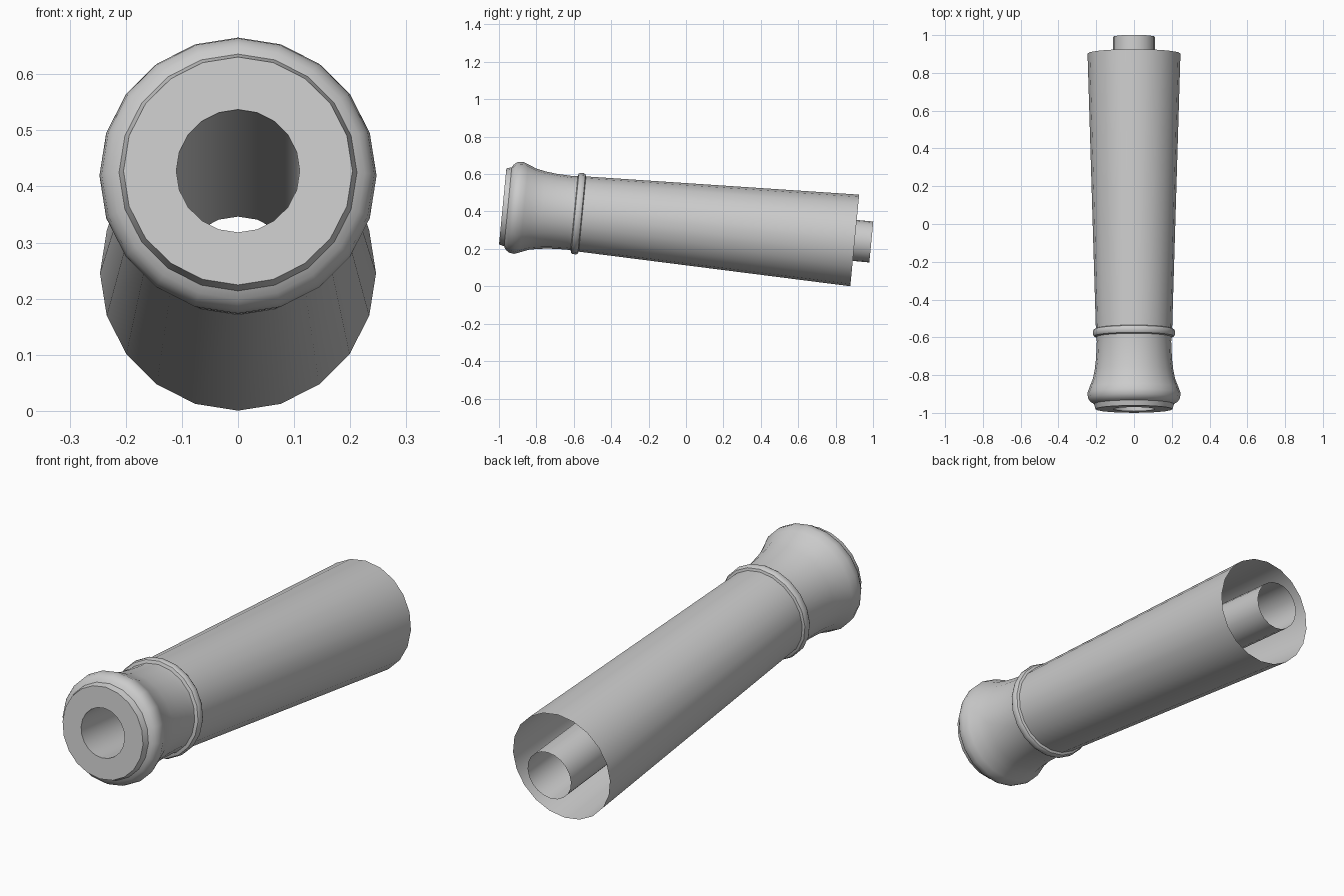
import bpy, bmesh, math
from mathutils import Matrix

if "Cube" in bpy.data.objects:
    bpy.data.objects.remove(bpy.data.objects["Cube"])

SIDES = 20
TILT = math.radians(-5.53)                      # barrel axis dips toward the back
PLACE = Matrix.Translation((0, -0.98, 0.4275)) @ Matrix.Rotation(TILT, 4, 'X')


def lathe(name, profile):
    """Revolve (distance along axis, radius) points into an open surface."""
    bm = bmesh.new()
    rings = []
    for s, r in profile:
        rings.append([bm.verts.new((r * math.sin(2 * math.pi * i / SIDES), s,
                                    r * math.cos(2 * math.pi * i / SIDES)))
                      for i in range(SIDES)])
    for a, b in zip(rings, rings[1:]):
        for i in range(SIDES):
            j = (i + 1) % SIDES
            bm.faces.new((a[i], a[j], b[j], b[i]))
    bm.transform(PLACE)
    mesh = bpy.data.meshes.new(name)
    bm.to_mesh(mesh)
    bm.free()
    obj = bpy.data.objects.new(name, mesh)
    bpy.context.collection.objects.link(obj)
    bpy.ops.object.select_all(action='DESELECT')
    obj.select_set(True)
    bpy.context.view_layer.objects.active = obj
    bpy.ops.object.shade_smooth_by_angle(angle=math.radians(30))
    return obj


# Bore tube (open at the back), front face, stepped lip, flared neck,
# raised band and tapered barrel, all as one continuous skin
lathe("cannon_barrel", [
    (1.98, 0.11), (0.0, 0.11),                              # bore
    (0.0, 0.204), (0.028, 0.212), (0.036, 0.226),           # face and lip steps
    (0.045, 0.235), (0.058, 0.243), (0.085, 0.247),
    (0.115, 0.236), (0.16, 0.218), (0.21, 0.208),           # flared neck
    (0.27, 0.201), (0.36, 0.197), (0.384, 0.199),
    (0.388, 0.213), (0.397, 0.218), (0.415, 0.218),         # raised band
    (0.424, 0.213), (0.428, 0.202),
    (1.891, 0.246),                                         # tapered barrel
])
